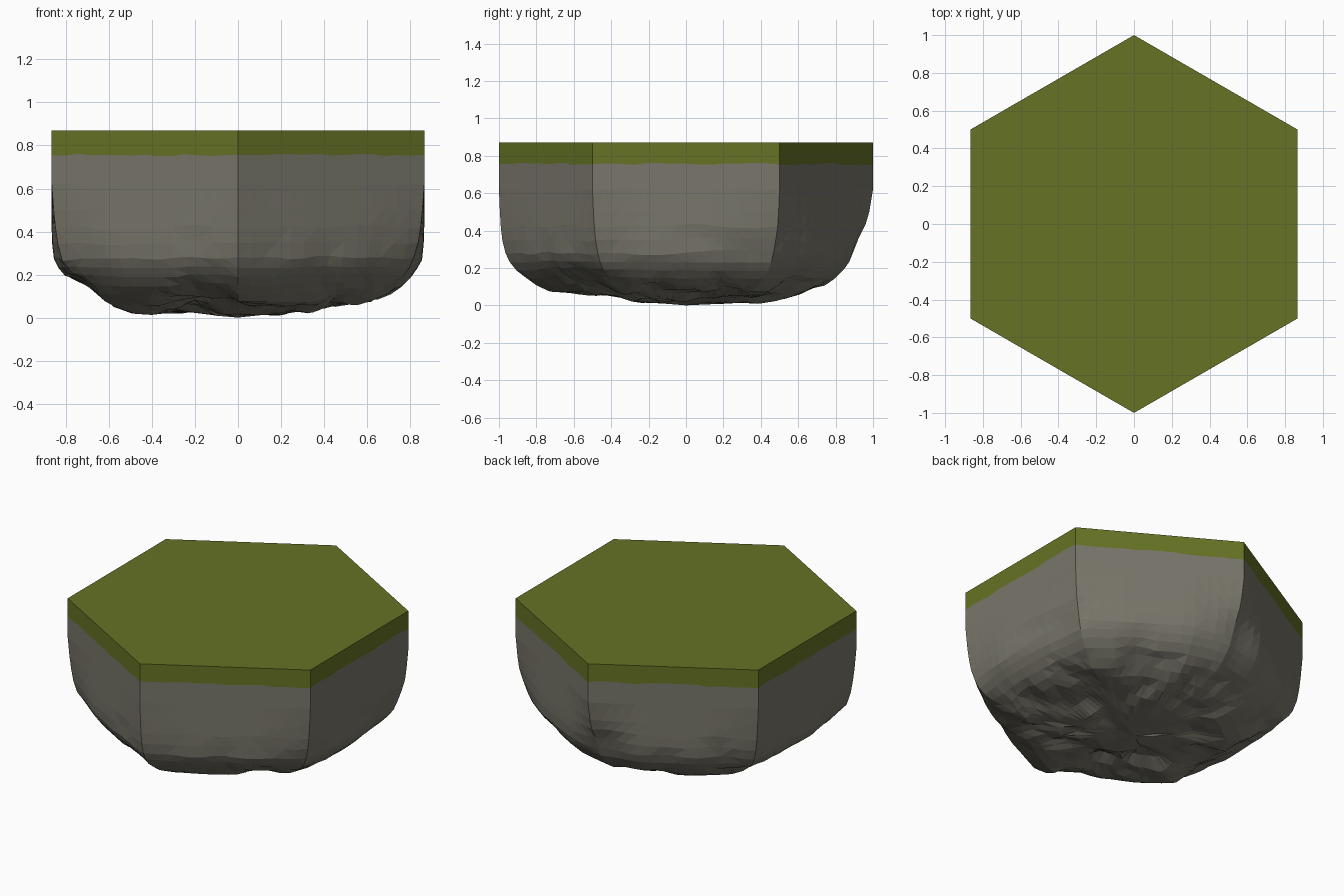
import bpy, bmesh, math, random
from mathutils import Vector, noise

if "Cube" in bpy.data.objects:
    bpy.data.objects.remove(bpy.data.objects["Cube"])

random.seed(4)
TOP, N = 0.87, 14                      # top height, segments per hexagon side

def lerp_table(tab, v):
    if v <= tab[0][0]:
        return tab[0][1]
    for (a, za), (b, zb) in zip(tab, tab[1:]):
        if v <= b:
            return za + (zb - za) * (v - a) / (b - a)
    return tab[-1][1]

# Underside silhouettes seen from the front (x) and from the side (y)
FRONT = [(-.866, .28), (-.84, .21), (-.77, .19), (-.65, .12), (-.57, .035), (-.33, .02),
         (-.2, .04), (-.02, .005), (.18, .015), (.26, .04), (.33, .03), (.42, .06),
         (.56, .06), (.76, .14), (.83, .2), (.866, .3)]
SIDE = [(-1, .28), (-.95, .2), (-.82, .09), (-.65, .08), (-.48, .06), (-.4, .07),
        (-.24, .015), (.12, .0), (.5, .03), (.56, .05), (.66, .08), (.78, .075),
        (.82, .1), (.84, .19), (.9, .27), (1, .3)]
# Rounding of the rim by relative distance from the centre
RIM = [(0, 0), (.55, .02), (.7, .06), (.8, .1), (.9, .16), (.96, .21), (1, .27)]

def material(name, rgb):
    m = bpy.data.materials.new(name)
    m.diffuse_color = (*rgb, 1)
    m.use_nodes = True
    m.node_tree.nodes["Principled BSDF"].inputs["Base Color"].default_value = m.diffuse_color
    return m

grass = material("grass green", (.13, .17, .018))
stone = material("stone grey", (.19, .182, .145))

# Hexagon outline with a rounding amount for each point (strongest at the back corner)
corners = [Vector((math.sin(i * math.pi / 3), math.cos(i * math.pi / 3))) for i in range(6)]
ROUND = [1, .5, .5, .25, .5, .5]
outline = []
for i in range(6):
    j = (i + 1) % 6
    for k in range(N):
        t = k / N
        c = ROUND[i] * max(0, 1 - 3.2 * t) + ROUND[j] * max(0, 1 - 3.2 * (1 - t))
        outline.append((corners[i].lerp(corners[j], t), c))
edge_z = [.755 + random.uniform(-.005, .007) for _ in outline]

def build(name, rings, mat, cap_top=False, centre=None):
    bm = bmesh.new()
    vs = [[bm.verts.new(p) for p in r] for r in rings]
    n = len(outline)
    for a, b in zip(vs, vs[1:]):
        for i in range(n):
            j = (i + 1) % n
            bm.faces.new((a[i], a[j], b[j], b[i]))
    if cap_top:
        bm.faces.new(vs[0])
    if centre:
        c = bm.verts.new(centre)
        for i in range(n):
            bm.faces.new((vs[-1][i], vs[-1][(i + 1) % n], c))
        bmesh.ops.triangulate(bm, faces=[f for f in bm.faces if len(f.verts) == 4])
    bmesh.ops.recalc_face_normals(bm, faces=bm.faces)
    if cap_top:                        # open shell: make sure the cap looks up
        if max(bm.faces, key=lambda f: len(f.verts)).normal.z < 0:
            bmesh.ops.reverse_faces(bm, faces=bm.faces)
    elif sum(f.normal.z * f.calc_area() for f in bm.faces) > 0:
        bmesh.ops.reverse_faces(bm, faces=bm.faces)
    me = bpy.data.meshes.new(name)
    bm.to_mesh(me)
    bm.free()
    me.materials.append(mat)
    bpy.context.collection.objects.link(bpy.data.objects.new(name, me))

# Grass slab with a ragged lower edge
low = [(p.x, p.y, z) for (p, c), z in zip(outline, edge_z)]
build("grass_slab", [[(p.x, p.y, TOP) for p, c in outline], low], grass, cap_top=True)

# Rock walls: (height, inset on flats, extra inset at corners)
rings = [low]
for z, flat, extra in [(.62, 0, 0), (.5, 0, .02), (.42, 0, .04), (.35, .003, .06), (.28, .012, .09)]:
    ring = []
    for p, c in outline:
        d = 1 - flat - extra * c
        w = noise.noise(Vector((p.x * 4, p.y * 4, z * 4)))
        d -= max(0, w) * (.025 if z < .4 else 0)
        ring.append((p.x * d, p.y * d, z + (.03 * w if z < .45 else 0)))
    rings.append(ring)

# Lumpy underside: rings shrinking towards the centre
rim = rings[-1]
def underside(x, y, k):
    z = max(lerp_table(FRONT, x), lerp_table(SIDE, y), lerp_table(RIM, k))
    lump = noise.noise(Vector((x * 3.2 + 7, y * 3.2, 1))) + .5 * noise.noise(Vector((x * 8, y * 8, 5)))
    return z + max(-.012, .06 * lump) * min(1, (1 - k) * 8) if z > .02 else max(0, z + .03 * max(0, lump))

for k in (.975, .94, .89, .83, .76, .68, .59, .49, .38, .26, .13):
    ring = []
    for x, y, z0 in rim:
        x, y = x * k, y * k
        ring.append((x, y, underside(x, y, k)))
    rings.append(ring)
build("rock_base", rings, stone, centre=(0, 0, 0))
